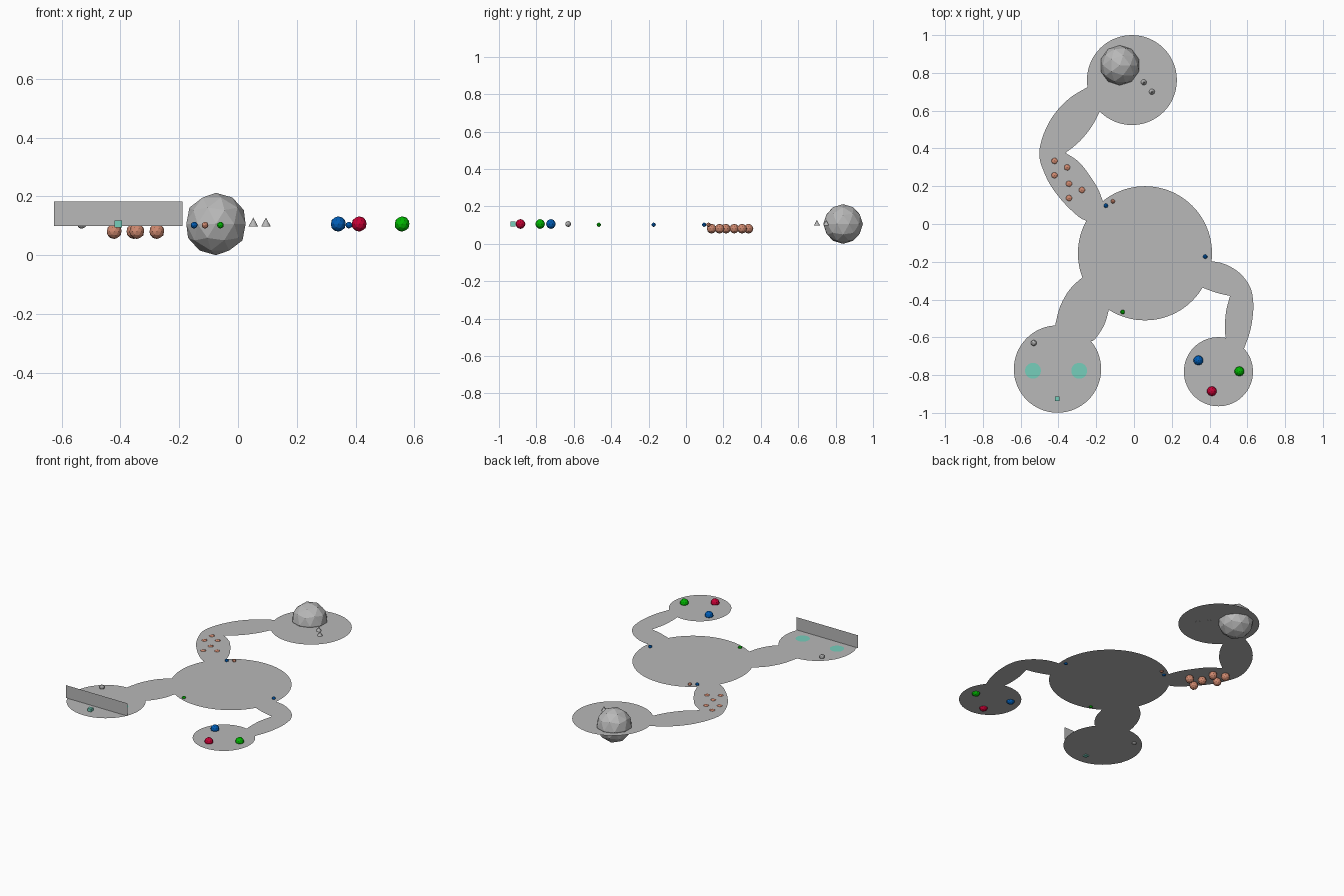
import bpy, bmesh, math
from mathutils import Matrix

if "Cube" in bpy.data.objects:
    bpy.data.objects.remove(bpy.data.objects["Cube"])

FLOOR = 0.10   # height of the flat floor sheets
MID = 0.106    # centre height of the markers


def mat(name, rgb):
    m = bpy.data.materials.new(name)
    m.diffuse_color = (*rgb, 1)
    m.use_nodes = True
    m.node_tree.nodes["Principled BSDF"].inputs["Base Color"].default_value = m.diffuse_color
    return m


GREY = mat("grey", (0.48, 0.48, 0.48))
RED = mat("red", (0.58, 0.0, 0.035))
GREEN = mat("green", (0.0, 0.47, 0.0))
BLUE = mat("blue", (0.0, 0.11, 0.47))
BROWN = mat("clay_brown", (0.62, 0.25, 0.16))
TEAL = mat("teal", (0.18, 0.62, 0.50))


def finish(name, bm, material):
    me = bpy.data.meshes.new(name)
    bm.to_mesh(me)
    bm.free()
    me.materials.append(material)
    ob = bpy.data.objects.new(name, me)
    bpy.context.collection.objects.link(ob)
    return ob


def sheet(name, pts, z, material):
    bm = bmesh.new()
    f = bm.faces.new([bm.verts.new((x, y, z)) for x, y in pts])
    f.normal_update()
    if f.normal.z < 0:
        f.normal_flip()
    return finish(name, bm, material)


def disc(name, x, y, r, z, material, n=64):
    ring = [(x + r * math.cos(2 * math.pi * i / n), y + r * math.sin(2 * math.pi * i / n))
            for i in range(n)]
    return sheet(name, ring, z, material)


def ball(name, x, y, z, r, material):
    bm = bmesh.new()
    bmesh.ops.create_icosphere(bm, subdivisions=2, radius=r,
                               matrix=Matrix.Translation((x, y, z)))
    return finish(name, bm, material)


def smooth_line(pts, steps=4):
    # Catmull-Rom curve through an open list of points
    p = [pts[0]] + pts + [pts[-1]]
    out = []
    for a, b, c, d in zip(p, p[1:], p[2:], p[3:]):
        for i in range(steps):
            t = i / steps
            out.append(tuple(0.5 * (2 * b[k] + (c[k] - a[k]) * t
                       + (2 * a[k] - 5 * b[k] + 4 * c[k] - d[k]) * t * t
                       + (3 * b[k] - a[k] - 3 * c[k] + d[k]) * t ** 3) for k in (0, 1)))
    return out + [pts[-1]]


def path(name, *edges):
    pts = [p for e in edges for p in smooth_line(e)]
    return sheet(name, pts, FLOOR, GREY)


# Round rooms
disc("main_floor", 0.058, -0.155, 0.355, FLOOR, GREY, 96)
disc("back_floor", -0.011, 0.762, 0.238, FLOOR, GREY)
disc("front_left_floor", -0.405, -0.768, 0.231, FLOOR, GREY)
disc("front_right_floor", 0.447, -0.782, 0.183, FLOOR, GREY)

# Curved paths between the rooms
path("back_path",
     [(-0.215, 0.735), (-0.25, 0.722), (-0.34, 0.667), (-0.418, 0.587), (-0.47, 0.497),
      (-0.497, 0.413), (-0.50, 0.35), (-0.481, 0.286), (-0.439, 0.20), (-0.37, 0.111),
      (-0.291, 0.037), (-0.245, 0.015)],
     [(-0.165, 0.12), (-0.19, 0.185), (-0.233, 0.254), (-0.291, 0.328), (-0.362, 0.376)],
     [(-0.36, 0.378), (-0.286, 0.439), (-0.222, 0.519), (-0.18, 0.598)])
path("front_left_path",
     [(-0.24, -0.265), (-0.272, -0.282), (-0.34, -0.346), (-0.39, -0.434), (-0.416, -0.53),
      (-0.42, -0.56)],
     [(-0.25, -0.60), (-0.217, -0.619), (-0.16, -0.54), (-0.134, -0.457), (-0.13, -0.44)])
path("front_right_path",
     [(0.395, -0.195), (0.48, -0.212), (0.56, -0.26), (0.613, -0.33), (0.63, -0.40),
      (0.63, -0.476), (0.614, -0.571), (0.582, -0.66)],
     [(0.50, -0.61), (0.485, -0.60), (0.482, -0.53), (0.488, -0.46), (0.508, -0.382)],
     [(0.506, -0.38), (0.44, -0.365), (0.365, -0.338)])

# Wall standing on the front left room
bm = bmesh.new()
bm.faces.new([bm.verts.new(p) for p in ((-0.626, -0.86, FLOOR), (-0.189, -0.86, FLOOR),
                                        (-0.189, -0.86, 0.182), (-0.626, -0.86, 0.182))])
finish("wall", bm, GREY)

# Teal floor spots and small cube
for i, x in enumerate((-0.535, -0.29)):
    disc(f"floor_spot_{i}", x, -0.777, 0.042, FLOOR + 0.003, TEAL, 32)
bm = bmesh.new()
bmesh.ops.create_cube(bm, size=0.025, matrix=Matrix.Translation((-0.407, -0.925, MID)))
finish("small_cube", bm, TEAL)

# Boulder and small grey ball
ball("boulder", -0.075, 0.84, MID, 0.106, GREY)
ball("small_ball", -0.531, -0.63, MID, 0.016, GREY)

# Two small cones beside the boulder
for i, (x, y) in enumerate(((0.052, 0.75), (0.095, 0.70))):
    bm = bmesh.new()
    bmesh.ops.create_cone(bm, cap_ends=True, segments=16, radius1=0.016, radius2=0,
                          depth=0.03, matrix=Matrix.Translation((x, y, 0.113)))
    finish(f"cone_{i}", bm, GREY)

# Coloured balls in the front right room
ball("red_ball", 0.412, -0.885, MID, 0.026, RED)
ball("green_ball", 0.558, -0.78, MID, 0.026, GREEN)
ball("blue_ball", 0.341, -0.722, MID, 0.026, BLUE)

# Stepping stones sunk into the back path
for i, (x, y) in enumerate(((-0.421, 0.334), (-0.354, 0.30), (-0.421, 0.258),
                            (-0.344, 0.213), (-0.276, 0.18), (-0.344, 0.137))):
    ball(f"stone_{i}", x, y, 0.081, 0.026, BROWN)

# Gate markers around the main room
for i, (x, y, m) in enumerate(((0.377, -0.173, BLUE), (-0.06, -0.466, GREEN),
                               (-0.149, 0.097, BLUE), (-0.112, 0.12, BROWN))):
    ball(f"gate_marker_{i}", x, y, 0.102, 0.0115, m)
